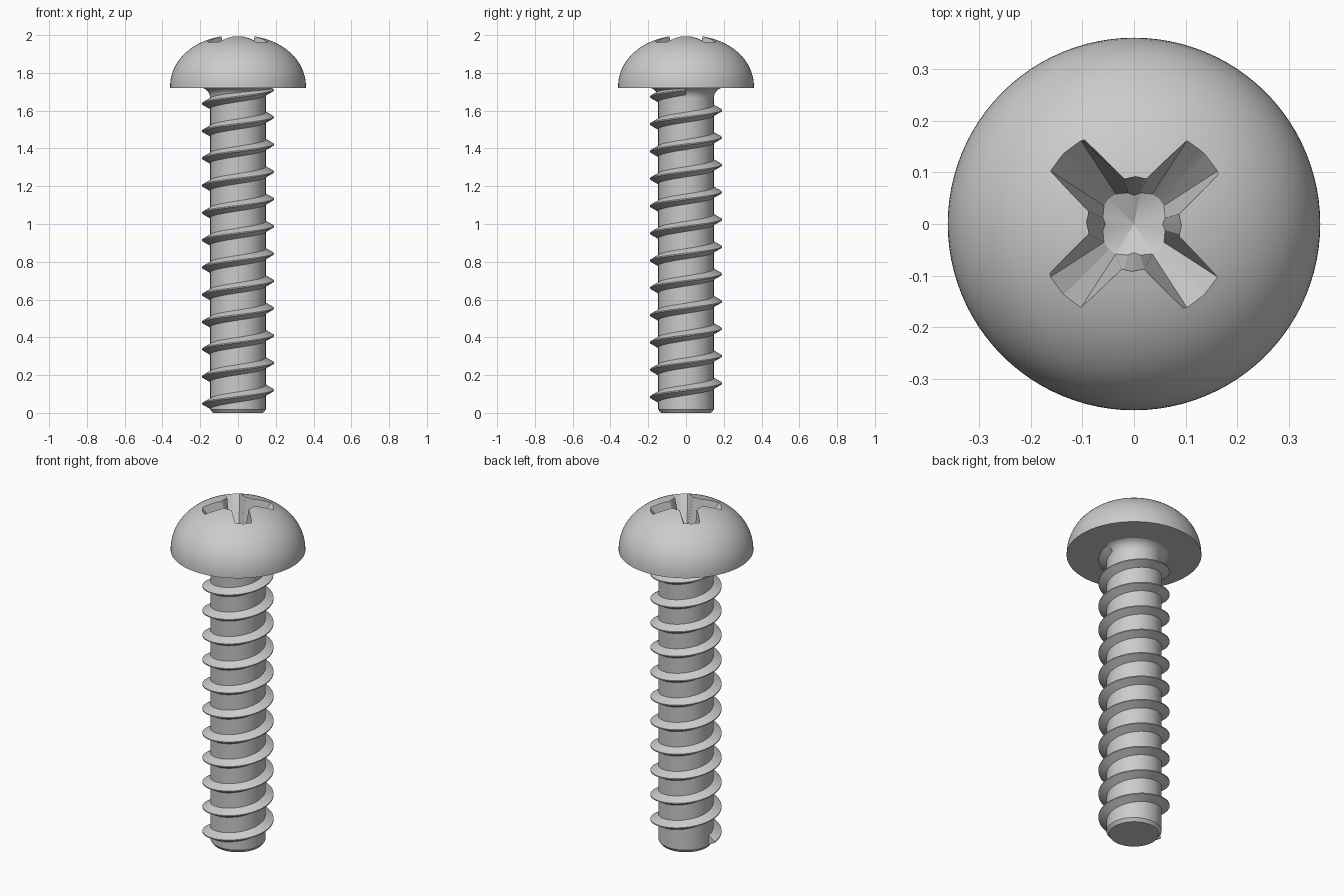
import bpy, bmesh, math
from math import sin, cos, pi

if "Cube" in bpy.data.objects:
    bpy.data.objects.remove(bpy.data.objects["Cube"])

SEG = 96


def finish(name, bm, smooth=True):
    bmesh.ops.remove_doubles(bm, verts=bm.verts, dist=1e-6)
    bmesh.ops.recalc_face_normals(bm, faces=bm.faces)
    mesh = bpy.data.meshes.new(name)
    bm.to_mesh(mesh)
    bm.free()
    ob = bpy.data.objects.new(name, mesh)
    bpy.context.collection.objects.link(ob)
    if smooth:
        shade(ob)
    return ob


def shade(ob):
    bpy.ops.object.select_all(action='DESELECT')
    ob.select_set(True)
    bpy.context.view_layer.objects.active = ob
    bpy.ops.object.shade_smooth_by_angle(angle=math.radians(30))


def lathe(name, profile):
    """Spin an (r, z) profile that starts and ends on the axis."""
    bm = bmesh.new()
    vs = [bm.verts.new((r, 0, z)) for r, z in profile]
    es = [bm.edges.new(p) for p in zip(vs, vs[1:])]
    bmesh.ops.spin(bm, geom=vs + es, axis=(0, 0, 1), cent=(0, 0, 0),
                   angle=2 * pi, steps=SEG, use_merge=True)
    return finish(name, bm)


# Domed head
P = 2.12
dome = []
for i in range(25):
    a = i / 24 * pi / 2
    dome.append((0.36 * cos(a) ** (2 / P) if i < 24 else 0,
                 1.72 + 0.28 * sin(a) ** (2 / P)))
head = lathe("head", [(0, 1.72)] + dome)

# Shank with chamfered tip and flared neck under the head
neck = [(0.147 + 0.063 * (1 - cos(a)), 1.665 + 0.06 * sin(a))
        for a in (i / 8 * pi / 2 for i in range(9))]
shank = lathe("shank", [(0, 0), (0.133, 0), (0.147, 0.018)] + neck + [(0, 1.725)])

# Helical thread: right-handed, starting on the -x side
PITCH, TURNS, Z0, STEPS = 0.1445, 11.5, 0.048, 64
section = [(0.14, -0.031), (0.19, -0.003), (0.19, 0.003), (0.14, 0.031)]
bm = bmesh.new()
prev = None
n = int(TURNS * STEPS)
for i in range(n + 1):
    t = i / STEPS
    a = pi + 2 * pi * t
    ring = [bm.verts.new((r * cos(a), r * sin(a), Z0 + PITCH * t + dz))
            for r, dz in section]
    if prev:
        for k in range(4):
            j = (k + 1) % 4
            bm.faces.new((prev[k], prev[j], ring[j], ring[k]))
    if i in (0, n):
        bm.faces.new(ring)
    prev = ring
finish("thread", bm)

# Cross recess cutter: each wall line runs from the floor to the dome surface
FLOOR, TOP = 1.80, 2.04
# (u, v) at the floor, (u, v) at the rim, rim height; u runs along the arm
arm = [((0.051, -0.034), (0.076, -0.048), 1.99),
       ((0.066, -0.016), (0.188, -0.042), 1.965),
       ((0.069, 0.0), (0.195, 0.0), 1.965),
       ((0.066, 0.016), (0.188, 0.042), 1.965),
       ((0.051, 0.034), (0.076, 0.048), 1.99),
       ((0.039, 0.039), (0.064, 0.064), 1.99)]
bm = bmesh.new()
low, high = [], []
for q in range(4):
    c, s = cos(pi / 4 + q * pi / 2), sin(pi / 4 + q * pi / 2)
    for b, t, z in arm:
        f = (TOP - FLOOR) / (z - FLOOR)
        e = [b[k] + (t[k] - b[k]) * f for k in (0, 1)]
        low.append(bm.verts.new((b[0] * c - b[1] * s, b[0] * s + b[1] * c, FLOOR)))
        high.append(bm.verts.new((e[0] * c - e[1] * s, e[0] * s + e[1] * c, TOP)))
tip = bm.verts.new((0, 0, 1.775))
cap = bm.verts.new((0, 0, TOP))
for i in range(len(low)):
    j = (i + 1) % len(low)
    bm.faces.new((low[i], low[j], high[j], high[i]))
    bm.faces.new((low[j], low[i], tip))
    bm.faces.new((high[i], high[j], cap))
cutter = finish("recess_cutter", bm, smooth=False)
cutter.hide_render = True
cutter.hide_set(True)

cut = head.modifiers.new("recess", 'BOOLEAN')
cut.operation = 'DIFFERENCE'
cut.solver = 'EXACT'
cut.object = cutter
bpy.context.view_layer.objects.active = head
bpy.ops.object.select_all(action='DESELECT')
head.select_set(True)
# The cut goes before the smoothing so the recess edges stay crisp
while head.modifiers[0] != cut:
    bpy.ops.object.modifier_move_up(modifier=cut.name)
bpy.ops.object.modifier_apply(modifier=cut.name)
bpy.data.objects.remove(cutter)
shade(head)
